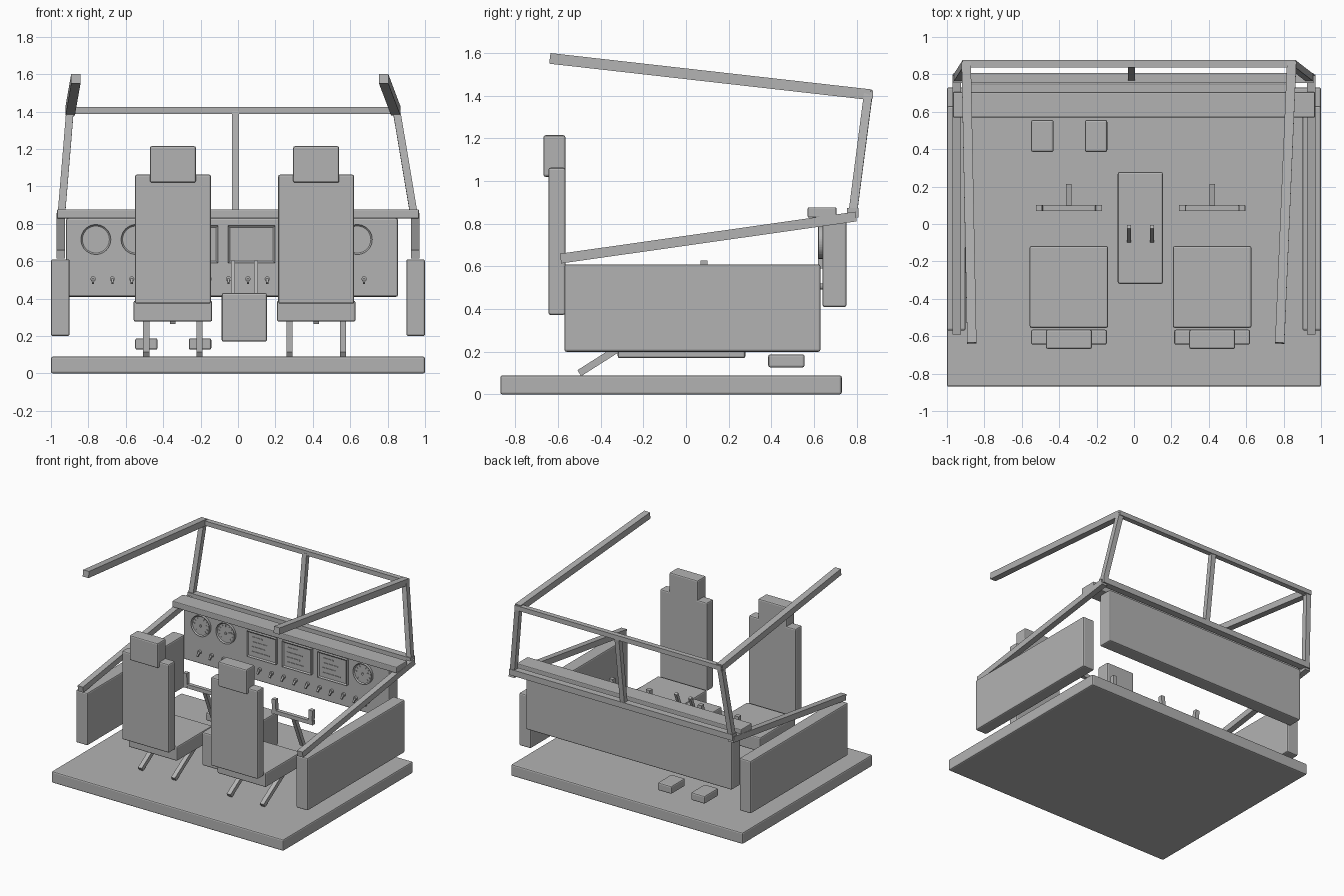
import bpy, bmesh, math
from mathutils import Vector, Matrix

if "Cube" in bpy.data.objects:
    bpy.data.objects.remove(bpy.data.objects["Cube"])

grey = bpy.data.materials.new("plain grey")
grey.diffuse_color = (0.45, 0.45, 0.45, 1)
grey.use_nodes = True
grey.node_tree.nodes["Principled BSDF"].inputs["Base Color"].default_value = grey.diffuse_color


def finish(name, bm, bevel=0.0):
    bmesh.ops.recalc_face_normals(bm, faces=bm.faces)
    me = bpy.data.meshes.new(name)
    bm.to_mesh(me)
    bm.free()
    me.materials.append(grey)
    ob = bpy.data.objects.new(name, me)
    bpy.context.collection.objects.link(ob)
    if bevel:
        m = ob.modifiers.new("soft_edge", 'BEVEL')
        m.width, m.segments = bevel, 2
    return ob


def add_box(bm, x0, x1, y0, y1, z0, z1):
    c = Matrix.Translation(((x0 + x1) / 2, (y0 + y1) / 2, (z0 + z1) / 2))
    bmesh.ops.create_cube(bm, size=1, matrix=c @ Matrix.Diagonal((x1 - x0, y1 - y0, z1 - z0, 1)))


def box(name, *b, bevel=0.01):
    bm = bmesh.new()
    add_box(bm, *b)
    return finish(name, bm, bevel)


def add_beam(bm, a, b, w, d=None):
    # square bar between two points
    a, b = Vector(a), Vector(b)
    z = (b - a).normalized()
    ref = Vector((1, 0, 0)) if abs(z.x) < 0.9 else Vector((0, 1, 0))
    y = z.cross(ref).normalized()
    x = y.cross(z)
    rot = Matrix((x, y, z)).transposed().to_4x4()
    size = Matrix.Diagonal((w, d or w, (b - a).length, 1))
    bmesh.ops.create_cube(bm, size=1, matrix=Matrix.Translation((a + b) / 2) @ rot @ size)


def beam(name, a, b, w):
    bm = bmesh.new()
    add_beam(bm, a, b, w)
    return finish(name, bm)


# floor, side panels, dashboard
box("floor", -1, 1, -0.87, 0.73, 0, 0.09)
for s, side in ((-1, "left"), (1, "right")):
    x0, x1 = sorted((s * 0.9, s * 1.0))
    box(side + "_side_panel", x0, x1, -0.57, 0.63, 0.2, 0.61)
    beam(side + "_lower_rail", (s * 0.947, -0.588, 0.637), (s * 0.947, 0.797, 0.834), 0.046)
box("dashboard", -0.92, 0.855, 0.64, 0.752, 0.41, 0.83)
box("dashboard_shelf", -0.968, 0.968, 0.57, 0.705, 0.829, 0.877, bevel=0.006)

# window frame and roof rails
box("window_sill_bar", -0.965, 0.96, 0.755, 0.808, 0.829, 0.875, bevel=0)
box("window_top_bar", -0.918, 0.866, 0.838, 0.877, 1.388, 1.424, bevel=0)
beam("left_pillar", (-0.945, 0.78, 0.84), (-0.897, 0.855, 1.42), 0.04)
beam("right_pillar", (0.942, 0.78, 0.84), (0.845, 0.855, 1.42), 0.04)
beam("centre_pillar", (-0.013, 0.783, 0.85), (-0.013, 0.855, 1.4), 0.038)
beam("left_roof_rail", (-0.897, 0.865, 1.405), (-0.867, -0.637, 1.575), 0.05)
beam("right_roof_rail", (0.843, 0.865, 1.405), (0.779, -0.637, 1.575), 0.05)

# seats with legs, and control yokes
for cx, side in ((-0.348, "left"), (0.418, "right")):
    box(side + "_seat_cushion", cx - 0.21, cx + 0.21, -0.555, -0.118, 0.277, 0.39)
    box(side + "_seat_back", cx - 0.203, cx + 0.203, -0.645, -0.565, 0.373, 1.063)
    box(side + "_headrest", cx - 0.123, cx + 0.123, -0.668, -0.565, 1.02, 1.215)
    bm = bmesh.new()
    for dx in (-0.143, 0.143):
        add_beam(bm, (cx + dx, -0.5, 0.1), (cx + dx, -0.2, 0.29), 0.033)
    finish(side + "_seat_legs", bm)
    bm = bmesh.new()
    add_beam(bm, (cx, 0.085, 0.54), (cx, 0.2, 0.27), 0.03)
    add_box(bm, cx - 0.177, cx + 0.177, 0.07, 0.1, 0.515, 0.545)
    for s in (-1, 1):
        add_beam(bm, (cx + s * 0.155, 0.085, 0.52), (cx + s * 0.16, 0.085, 0.628), 0.033)
    finish(side + "_yoke", bm)

# centre console with levers
box("centre_console", -0.087, 0.155, -0.32, 0.278, 0.17, 0.43)
for i, x in enumerate((-0.026, 0.096)):
    beam("lever_%d" % (i + 1), (x, -0.09, 0.42), (x, -0.015, 0.6), 0.022)

# pedals
for i, x in enumerate((-0.49, -0.203)):
    box("pedal_%d" % (i + 1), x - 0.06, x + 0.06, 0.385, 0.556, 0.127, 0.188)

# round gauges: rimmed dial, ticks, needle, hub
toward_front = Matrix.Rotation(math.pi / 2, 4, 'X')
for i, x in enumerate((-0.76, -0.545, 0.638)):
    bm = bmesh.new()
    pos = Vector((x, 0.632, 0.716))
    bmesh.ops.create_cone(bm, cap_ends=True, segments=40, radius1=0.08, radius2=0.08, depth=0.024,
                          matrix=Matrix.Translation(pos) @ toward_front)
    face = [f for f in bm.faces if f.normal.y < -0.9]
    bmesh.ops.inset_region(bm, faces=face, thickness=0.008)
    bmesh.ops.translate(bm, verts=face[0].verts, vec=(0, 0.008, 0))
    fy = pos.y - 0.006

    def at(ang, r):
        return (pos.x + r * math.cos(ang), fy, pos.z + r * math.sin(ang))
    for k in range(11):
        ang = math.radians(-45 + 27 * k)
        add_beam(bm, at(ang, 0.052), at(ang, 0.065), 0.004, 0.004)
    ang = math.radians(17)
    add_beam(bm, at(ang, 0.0), at(ang, 0.05), 0.005, 0.005)
    bmesh.ops.create_cone(bm, cap_ends=True, segments=16, radius1=0.009, radius2=0.009, depth=0.012,
                          matrix=Matrix.Translation((pos.x, fy, pos.z)) @ toward_front)
    finish("gauge_%d" % (i + 1), bm)

# display screens with raised rim and readout lines
for i, x in enumerate((-0.232, 0.072, 0.38)):
    bm = bmesh.new()
    add_box(bm, x - 0.125, x + 0.125, 0.618, 0.645, 0.59, 0.79)
    bm.normal_update()
    face = [f for f in bm.faces if f.normal.y < -0.9]
    bmesh.ops.inset_region(bm, faces=face, thickness=0.014)
    bmesh.ops.translate(bm, verts=face[0].verts, vec=(0, 0.008, 0))
    for k, w in enumerate((0.09, 0.13, 0.11, 0.15)):
        z = 0.75 - 0.038 * k
        add_box(bm, x - 0.085, x - 0.085 + w, 0.622, 0.628, z - 0.003, z + 0.003)
    finish("display_%d" % (i + 1), bm)

# row of toggle switches
for i in range(15):
    x = -0.775 + 0.1035 * i
    bm = bmesh.new()
    bmesh.ops.create_cone(bm, cap_ends=True, segments=12, radius1=0.014, radius2=0.014, depth=0.02,
                          matrix=Matrix.Translation((x, 0.634, 0.505)) @ toward_front)
    add_beam(bm, (x, 0.63, 0.505), (x, 0.605, 0.482), 0.012)
    finish("switch_%d" % (i + 1), bm)
